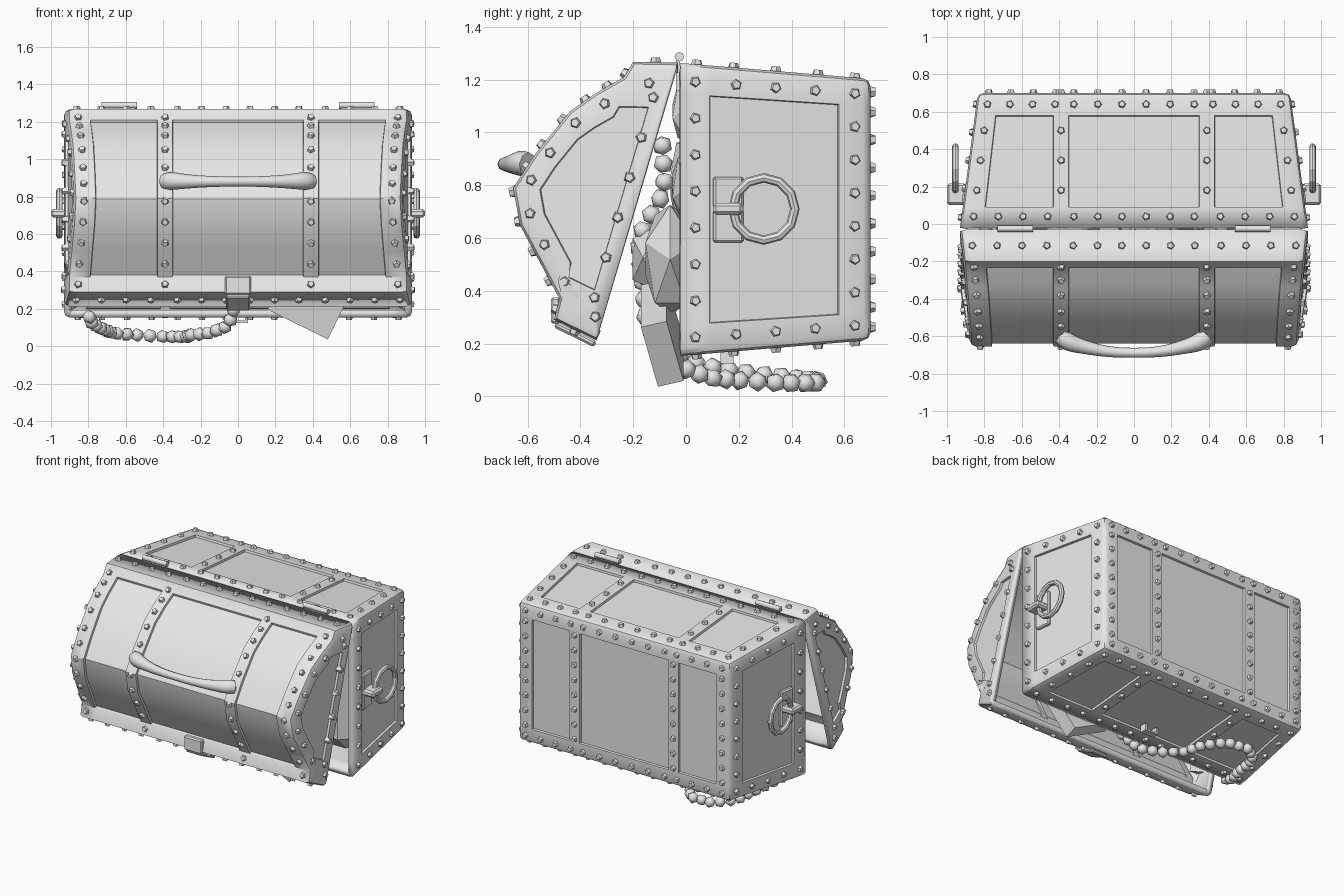
import bpy, bmesh, math, random
from mathutils import Vector, Matrix, Euler

random.seed(4)
if "Cube" in bpy.data.objects:
    bpy.data.objects.remove(bpy.data.objects["Cube"])

grey = bpy.data.materials.new("plain_grey")
grey.use_nodes = True
grey.diffuse_color = (0.8, 0.8, 0.8, 1)
grey.node_tree.nodes["Principled BSDF"].inputs["Base Color"].default_value = (0.8, 0.8, 0.8, 1)


def finish(name, bm, smooth=0, shell=0):
    """Turn a bmesh into a named object."""
    mesh = bpy.data.meshes.new(name)
    bm.to_mesh(mesh)
    bm.free()
    mesh.materials.append(grey)
    obj = bpy.data.objects.new(name, mesh)
    bpy.context.collection.objects.link(obj)
    if smooth:
        bpy.ops.object.select_all(action='DESELECT')
        obj.select_set(True)
        bpy.context.view_layer.objects.active = obj
        bpy.ops.object.shade_smooth_by_angle(angle=math.radians(smooth))
    if shell:
        mod = obj.modifiers.new("wall", 'SOLIDIFY')
        mod.thickness, mod.offset = shell, -1
    return obj


def box(name, loc, size, rot=(0, 0, 0), bevel=0.008):
    bm = bmesh.new()
    m = Matrix.Translation(loc) @ Euler(rot).to_matrix().to_4x4() @ Matrix.Diagonal((*size, 1))
    bmesh.ops.create_cube(bm, size=1, matrix=m)
    if bevel:
        bmesh.ops.bevel(bm, geom=bm.edges[:], offset=bevel, segments=1, affect='EDGES')
    return finish(name, bm)


def panelled(name, faces, panels):
    """Weld the cells, round the outer corners and sink the panels."""
    bm = bmesh.new()
    cache, sunk = {}, []
    for cell, is_panel in zip(faces, panels):
        vs = []
        for p in cell:
            key = tuple(round(c, 4) for c in p)
            if key not in cache:
                cache[key] = bm.verts.new(p)
            vs.append(cache[key])
        f = bm.faces.new(vs)
        if is_panel:
            sunk.append(f)
    bmesh.ops.recalc_face_normals(bm, faces=bm.faces[:])
    corner = [e for e in bm.edges if len(e.link_faces) == 2 and e.calc_face_angle() > 0.7
              and (name == "chest_body" or min(abs(v.co.x) for v in e.verts) > 0.82)]
    bmesh.ops.bevel(bm, geom=corner, offset=0.03, segments=2, profile=0.5, affect='EDGES')
    bmesh.ops.inset_region(bm, faces=[f for f in sunk if f.is_valid], thickness=0.003,
                           depth=-0.015, use_even_offset=True)
    return finish(name, bm, smooth=40, shell=0.04)


def across(s, w):
    return s * w if abs(s) > 0.5 else s


COLS = [-1, -0.87, -0.43, -0.35, 0.35, 0.43, 0.87, 1]
PANEL_COLS = (1, 3, 5)


# Body: a tapered box lying on its back, open towards the front
def body(s, y, k):
    t = (y + 0.02) / 0.72
    return Vector((across(s, 0.93 - 0.095 * t), y, 0.708 + k * (0.555 - 0.06 * t)))


YS, KS = [-0.02, 0.09, 0.58, 0.70], [-1, -0.79, 0.79, 1]
cells, flags = [], []
for i in range(7):
    a, b = COLS[i], COLS[i + 1]
    for j in range(3):
        c, d = YS[j], YS[j + 1]
        e, f = KS[j], KS[j + 1]
        for k in (-1, 1):
            cells.append([body(a, c, k), body(b, c, k), body(b, d, k), body(a, d, k)])
        cells.append([body(a, 0.7, e), body(b, 0.7, e), body(b, 0.7, f), body(a, 0.7, f)])
        flags += [j == 1 and i in PANEL_COLS] * 3
for s in (-1, 1):
    for j in range(3):
        for k in range(3):
            cells.append([body(s, YS[j], KS[k]), body(s, YS[j + 1], KS[k]),
                          body(s, YS[j + 1], KS[k + 1]), body(s, YS[j], KS[k + 1])])
            flags.append(j == 1 and k == 1)
panelled("chest_body", cells, flags)

# Lid: an arched shell swung open in front of the body
ARCH = [(-0.03, 1.265), (-0.20, 1.268), (-0.235, 1.21), (-0.34, 1.15), (-0.44, 1.08),
        (-0.57, 0.92), (-0.655, 0.79), (-0.63, 0.65), (-0.555, 0.51), (-0.48, 0.37),
        (-0.50, 0.29), (-0.34, 0.212)]
MID = Vector((-0.36, 0.77))


def lid(s, p):
    depth = -0.958 * (p[0] + 0.03) + 0.286 * (p[1] - 1.265)
    return Vector((across(s, 0.93 - 0.12 * depth), p[0], p[1]))


def shrunk(p, f):
    return MID + (Vector(p) - MID) * f


cells, flags = [], []
for i in range(7):
    for j in range(len(ARCH) - 1):
        p, q = ARCH[j], ARCH[j + 1]
        cells.append([lid(COLS[i], p), lid(COLS[i + 1], p), lid(COLS[i + 1], q), lid(COLS[i], q)])
        flags.append(i in PANEL_COLS and 2 <= j < 9)
for s in (-1, 1):
    inner = [shrunk(p, 0.66) for p in ARCH]
    for j in range(len(ARCH)):
        n = (j + 1) % len(ARCH)
        cells.append([lid(s, ARCH[j]), lid(s, ARCH[n]), lid(s, inner[n]), lid(s, inner[j])])
        flags.append(False)
    cells.append([lid(s, p) for p in inner])
    flags.append(True)
panelled("chest_lid", cells, flags)

# Rivets along every band
rivet_bm = bmesh.new()


def rivet(p, normal):
    turn = Vector(normal).to_track_quat('Z', 'Y').to_matrix().to_4x4()
    spin = Matrix.Rotation(random.uniform(0, 6), 4, 'Z')
    bmesh.ops.create_cone(rivet_bm, cap_ends=True, segments=5, radius1=0.027, radius2=0.016,
                          depth=0.036, matrix=Matrix.Translation(p) @ turn @ spin)


def steps(a, b, n):
    return [a + (b - a) * i / (n - 1) for i in range(n)]


for k in (-1, 1):
    for s in steps(-0.93, 0.93, 14):
        for y in (0.04, 0.64):
            rivet(body(s if abs(s) > 0.5 else s * 0.9, y, k), (0, 0.08, k))
        rivet(body(s if abs(s) > 0.5 else s * 0.9, 0.7, k * 0.9), (0, 1, 0))
    for s in (-0.93, -0.39, 0.39, 0.93):
        for y in steps(0.18, 0.5, 3):
            rivet(body(s, y, k), (0, 0.08, k))
    for z in steps(-0.88, 0.88, 8):
        for y in (0.035, 0.64):
            rivet(body(k, y, z), (k, 0.13, 0))
        for s in (0.39, 0.93):
            rivet(body(k * s, 0.7, z * 0.85), (0, 1, 0))
    for y in steps(0.19, 0.49, 3):
        for z in (-0.88, 0.88):
            rivet(body(k, y, z), (k, 0.13, 0))


def along(t):
    """Point and outward direction on the lid arch."""
    j = min(int(t), len(ARCH) - 2)
    p, q = Vector(ARCH[j]), Vector(ARCH[j + 1])
    d = (q - p).normalized()
    return p.lerp(q, t - j), (0, d.y, -d.x)


for t in (0.5, 10.5):
    p, n = along(t)
    for s in steps(-0.94, 0.94, 14):
        rivet(lid(s if abs(s) > 0.5 else s * 0.9, p), n)
for t in [1.8, 2.6, 3.4, 4.2, 4.8, 5.4, 6.1, 6.9, 7.7, 8.5, 9.5]:
    p, n = along(t)
    for s in (-0.94, -0.39, 0.39, 0.94):
        rivet(lid(s, p), n)
for s in (-1, 1):
    for t in [0.4, 2.6, 3.9, 4.8, 5.7, 6.8, 7.8, 9, 11]:
        rivet(lid(s, shrunk(along(t)[0], 0.84)), (s, -0.12, 0.03))
    for f in steps(0.14, 0.86, 6):
        p = Vector(ARCH[0]).lerp(Vector(ARCH[-1]), f)
        rivet(lid(s, p + Vector((-0.05, 0.015))), (s, -0.12, 0.03))
finish("rivets", rivet_bm)


def tube(name, pts, radius, radii):
    """Round bar along a smooth path."""
    cu = bpy.data.curves.new(name, 'CURVE')
    cu.dimensions, cu.bevel_depth, cu.bevel_resolution = '3D', radius, 2
    cu.use_fill_caps = True
    sp = cu.splines.new('NURBS')
    sp.points.add(len(pts) - 1)
    sp.use_endpoint_u = True
    for pt, co, r in zip(sp.points, pts, radii):
        pt.co, pt.radius = (*co, 1), r
    cu.materials.append(grey)
    bpy.context.collection.objects.link(bpy.data.objects.new(name, cu))


# Lid handle, hinges, side rings and latch
tube("lid_handle", [(-0.39, -0.60, 0.88), (-0.36, -0.63, 0.885), (-0.30, -0.65, 0.88),
                    (-0.15, -0.685, 0.88), (0, -0.69, 0.88), (0.15, -0.685, 0.88),
                    (0.30, -0.65, 0.88), (0.36, -0.63, 0.885), (0.39, -0.60, 0.88)],
     0.03, [1.5, 1.7, 1.3, 0.95, 0.85, 0.95, 1.3, 1.7, 1.5])
for s, side in ((1, "left"), (-1, "right")):
    bm = bmesh.new()
    bmesh.ops.create_cone(bm, cap_ends=True, segments=8, radius1=0.018, radius2=0.018, depth=0.19,
                          matrix=Matrix.Translation((s * 0.635, -0.025, 1.287)) @ Matrix.Rotation(math.pi / 2, 4, 'Y'))
    finish(side + "_hinge", bm, smooth=50)
    box(side + "_hinge_leaf", (s * 0.635, -0.03, 1.22), (0.17, 0.014, 0.12), bevel=0)
    box(side + "_ring_plate", (s * 0.90, 0.16, 0.707), (0.03, 0.115, 0.25), (0, 0, s * 0.13))
    box(side + "_ring_strap", (s * 0.95, 0.16, 0.71), (0.10, 0.115, 0.045), bevel=0.012)
    bpy.ops.mesh.primitive_torus_add(major_segments=12, minor_segments=8, major_radius=0.118,
                                     minor_radius=0.018, location=(s * 0.955, 0.295, 0.71),
                                     rotation=(0, math.pi / 2, 0))
    ring = bpy.context.object
    ring.name = side + "_ring"
    ring.data.materials.append(grey)
box("latch_plate", (0, -0.495, 0.325), (0.14, 0.035, 0.10))
box("latch_tongue", (0, -0.42, 0.235), (0.13, 0.17, 0.025), (-0.46, 0, 0))
for x in (-0.045, 0.045):
    box("latch_staple_side", (x, 0.155, 0.15), (0.015, 0.05, 0.05), bevel=0)
box("latch_staple_bar", (0, 0.155, 0.13), (0.105, 0.05, 0.012), bevel=0)

# Bead necklace hanging out of the opening and looping below
path = [Vector(p) for p in [
    (0.12, -0.09, 0.95), (0.12, -0.08, 0.78), (0.1, -0.18, 0.6), (0.04, -0.16, 0.4),
    (0.0, -0.15, 0.27), (-0.05, -0.02, 0.11), (-0.15, 0.09, 0.07), (-0.25, 0.2, 0.06),
    (-0.28, 0.36, 0.05), (-0.38, 0.49, 0.05), (-0.55, 0.5, 0.06), (-0.67, 0.4, 0.07),
    (-0.72, 0.2, 0.09), (-0.78, 0.05, 0.12), (-0.8, -0.05, 0.17)]]
bead_bm = bmesh.new()
gap = 0.0
for p, q in zip(path, path[1:]):
    length = (q - p).length
    while gap < length:
        spin = Euler([random.uniform(0, 3) for _ in range(3)]).to_matrix().to_4x4()
        bmesh.ops.create_icosphere(bead_bm, subdivisions=1, radius=0.039,
                                   matrix=Matrix.Translation(p.lerp(q, gap / length)) @ spin)
        gap += 0.069
    gap -= length
finish("bead_necklace", bead_bm, smooth=50)

# Treasure heap: a bar sliding out, cut gems and a loose fill
box("treasure_bar", (0.38, -0.09, 0.24), (0.36, 0.10, 0.26), (0.25, 0.46, 0), bevel=0)
box("treasure_fill", (0, 0.2, 0.7), (1.7, 0.3, 0.9), bevel=0.1)
gem_bm = bmesh.new()
for loc, size in [((0.45, -0.06, 0.52), (0.2, 0.11, 0.23)), ((0.1, -0.1, 0.52), (0.15, 0.12, 0.15)),
                  ((-0.35, -0.04, 0.5), (0.2, 0.1, 0.2)), ((-0.6, 0, 0.8), (0.18, 0.07, 0.2)),
                  ((0.6, 0.0, 0.8), (0.15, 0.06, 0.15)), ((0.3, 0.0, 1.08), (0.1, 0.06, 0.13))]:
    m = Matrix.Translation(loc) @ Matrix.Diagonal((*size, 1)) @ Matrix.Rotation(random.uniform(0, 3), 4, 'Y')
    bmesh.ops.create_icosphere(gem_bm, subdivisions=1, radius=1, matrix=m)
finish("cut_gems", gem_bm)
